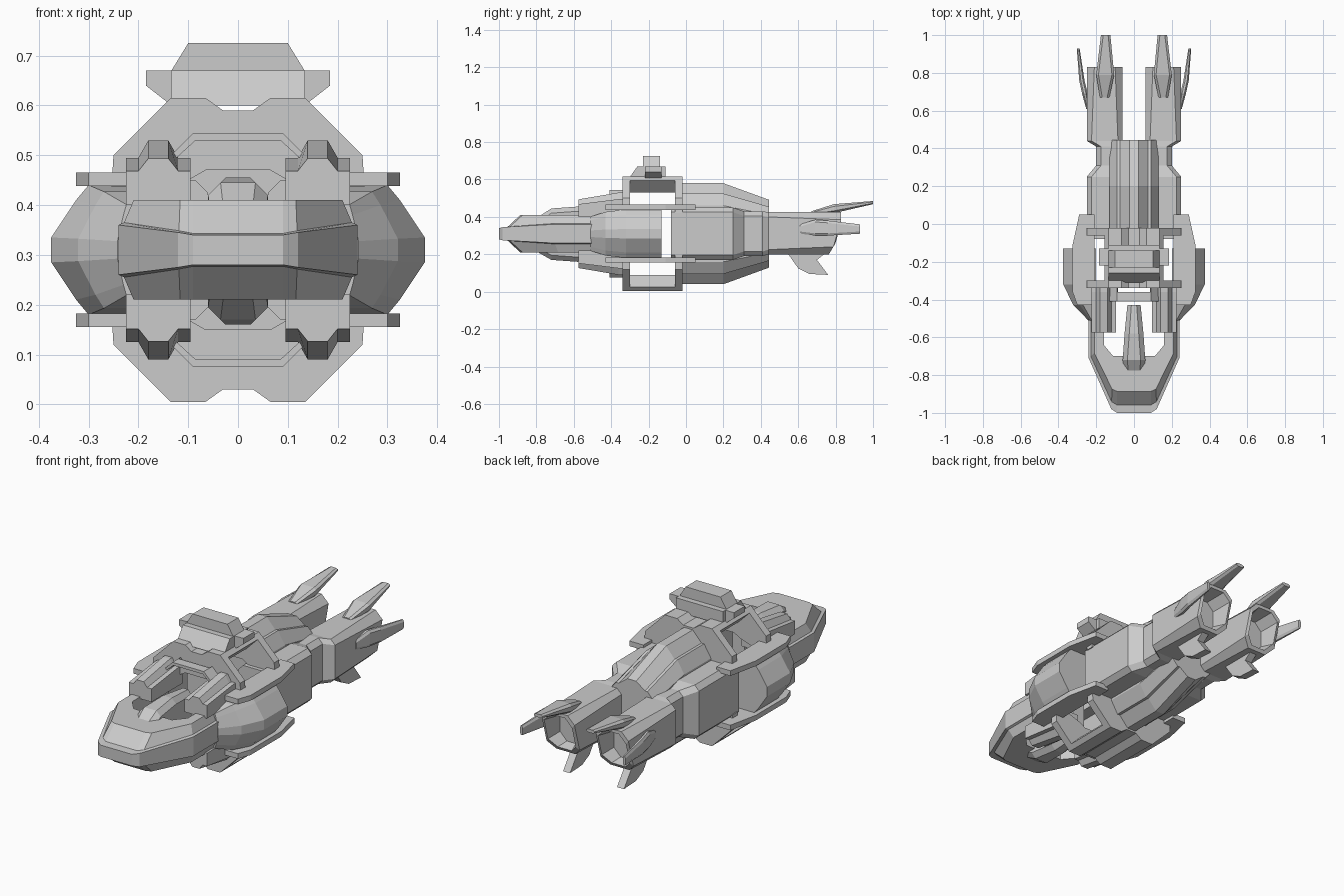
import bpy, bmesh

MID = 0.31  # height of the mirror plane between upper and lower parts

if "Cube" in bpy.data.objects:
    bpy.data.objects.remove(bpy.data.objects["Cube"])

grey = bpy.data.materials.new("hull_grey")
grey.use_nodes = True
grey.diffuse_color = (0.6, 0.6, 0.6, 1)
grey.node_tree.nodes["Principled BSDF"].inputs["Base Color"].default_value = (0.6, 0.6, 0.6, 1)


def loft(name, rings, mx=False, mz=False):
    """Bridge point rings, cap both ends, and mirror across x and/or the mid height."""
    bm = bmesh.new()
    for sx in ((1, -1) if mx else (1,)):
        for sz in ((1, -1) if mz else (1,)):
            loops = [[bm.verts.new((x * sx, y, MID + (z - MID) * sz)) for x, y, z in r]
                     for r in rings]
            n = len(loops[0])
            for a, b in zip(loops, loops[1:]):
                for i in range(n):
                    j = (i + 1) % n
                    bm.faces.new((a[i], a[j], b[j], b[i]))
            bm.faces.new(loops[0])
            bm.faces.new(loops[-1])
    bmesh.ops.recalc_face_normals(bm, faces=bm.faces)
    mesh = bpy.data.meshes.new(name)
    bm.to_mesh(mesh)
    bm.free()
    mesh.materials.append(grey)
    obj = bpy.data.objects.new(name, mesh)
    bpy.context.collection.objects.link(obj)
    return obj


def prism(name, axis, profile, a, b, mx=False, mz=False):
    """Extrude a flat profile along one axis from a to b."""
    place = {"x": lambda p, t: (t, p[0], p[1]),
             "y": lambda p, t: (p[0], t, p[1]),
             "z": lambda p, t: (p[0], p[1], t)}[axis]
    return loft(name, [[place(p, t) for p in profile] for t in (a, b)], mx, mz)


def both(half):
    """Complete a right-hand profile with its reflection in x."""
    return half + [(-x, z) for x, z in reversed(half)]


def octagon(y, x0, x1, z0, z1, c=0.03, slant=0.0):
    """Chamfered box section; slant pulls the lower part forward."""
    cx, cz = min(c, (x1 - x0) * 0.3), min(c, (z1 - z0) * 0.3)
    pts = [(x0 + cx, z0), (x1 - cx, z0), (x1, z0 + cz), (x1, z1 - cz),
           (x1 - cx, z1), (x0 + cx, z1), (x0, z1 - cz), (x0, z0 + cz)]
    return [(x, y - slant * max(0, MID - z), z) for x, z in pts]


# Horseshoe nose: sections run from the centre line round into each arm
nose_rings = []
section = [(0, 0.26), (0, 0.36), (0.14, 0.365), (0.38, 0.41), (1, 0.41),
           (1, 0.21), (0.38, 0.21), (0.14, 0.255)]
for (ox, oy), (ix, iy), k in [((0, -1), (0, -0.7), 0.6), ((0.09, -1), (0.09, -0.7), 0.6),
                              ((0.12, -0.98), (0.11, -0.7), 0.7),
                              ((0.24, -0.71), (0.16, -0.64), 1),
                              ((0.24, -0.34), (0.16, -0.34), 1)]:
    nose_rings.append([(ox + (ix - ox) * t, oy + (iy - oy) * t,
                        MID + (z - MID) * (k if t < 0.2 else 1)) for t, z in section])
loft("nose", nose_rings, mx=True)

# Central boom between the nose arms
loft("nose_boom", [octagon(y, -w, w, z0, z1, 0.025) for y, w, z0, z1 in
                   [(-0.43, 0.035, 0.18, 0.44), (-0.58, 0.05, 0.16, 0.455),
                    (-0.72, 0.06, 0.17, 0.445), (-0.79, 0.055, 0.21, 0.40)]])

# Four gun housings, upper and lower pairs
gun = [(0.095, 0.40), (0.095, 0.495), (0.12, 0.495), (0.14, 0.53),
       (0.18, 0.53), (0.2, 0.495), (0.225, 0.495), (0.225, 0.40)]
loft("gun_housings", [[(x, y, 0.40 + (z - 0.40) * k) for x, z in gun]
                      for y, k in [(-0.575, 0.72), (-0.36, 1), (-0.32, 1)]], True, True)

# Thin arched rails in front of the frame
prism("arch_rail", "y", both([(0.09, 0.545), (0.145, 0.49), (0.145, 0.475), (0.085, 0.53)]),
      -0.41, -0.36, mz=True)
prism("arch_rail_struts", "y", [(0.09, 0.545), (0.145, 0.49), (0.145, 0.475), (0.085, 0.53)],
      -0.36, -0.33, True, True)

# Saddle frame: two end plates joined by a notched beam, above and below
plate = both([(0.03, 0.59), (0.065, 0.615), (0.135, 0.615), (0.25, 0.5), (0.255, 0.42),
              (0.19, 0.42), (0.1, 0.45), (0.065, 0.47)])
prism("frame_front_plate", "y", plate, -0.34, -0.30, mz=True)
prism("frame_rear_plate", "y", plate, -0.06, -0.02, mz=True)
beam = both([(0.03, 0.59), (0.065, 0.615), (0.135, 0.615), (0.155, 0.595), (0.09, 0.53)])
prism("frame_beam", "y", beam, -0.31, -0.05, mz=True)

# Turret on the frame
prism("turret_base", "x", [(-0.31, 0.60), (-0.26, 0.67), (-0.11, 0.67), (-0.11, 0.60)],
      -0.135, 0.135)
prism("turret_bar", "y", both([(0.185, 0.67), (0.185, 0.64), (0.14, 0.605)]), -0.22, -0.13)
prism("turret_cap", "y", both([(0.10, 0.725), (0.135, 0.668)]), -0.23, -0.14)

# Side pods with a bulged outer face and tapered front
pod = [(0.2, 0.18), (0.2, 0.44), (0.3, 0.44), (0.325, 0.41),
       (0.375, 0.335), (0.375, 0.285), (0.325, 0.21), (0.3, 0.18)]
loft("side_pods", [[(0.2 + (x - 0.2) * kx, y, MID + (z - MID) * kz) for x, z in pod]
                   for y, kx, kz in [(-0.13, 1, 1), (-0.32, 1, 1),
                                     (-0.43, 0.69, 0.9), (-0.51, 0.24, 0.7)]], mx=True)

# Plates bridging pods and rear hull
prism("bridge_plates", "z", [(0.21, -0.43), (0.30, -0.43), (0.325, -0.36), (0.325, -0.11),
                             (0.29, 0.05), (0.21, 0.05)], 0.438, 0.465, True, True)

# Ridged rear core tapering aft
half = [(0.025, 0.58), (0.075, 0.525), (0.09, 0.525), (0.13, 0.46)]
ring = both(half)
ring = ring + [(x, 2 * MID - z) for x, z in reversed(ring)]
ring = [(x, z) for x, z in both(half + [(x, 2 * MID - z) for x, z in reversed(half)])]
loft("rear_core", [[(x, y, MID + (z - MID) * k) for x, z in ring]
                   for y, k in [(-0.04, 1), (0.2, 1), (0.445, 0.67)]])

# Engine nacelles with a waist and a recessed nozzle
hull = [octagon(*s, 0.025) for s in
        [(-0.08, 0.06, 0.25, 0.17, 0.45), (0.25, 0.06, 0.25, 0.17, 0.45),
         (0.31, 0.06, 0.20, 0.19, 0.43), (0.41, 0.06, 0.20, 0.19, 0.43),
         (0.44, 0.06, 0.25, 0.20, 0.425)]]
hull += [octagon(0.83, 0.06, 0.25, 0.20, 0.425, 0.04, 0.6),
         octagon(0.83, 0.075, 0.235, 0.217, 0.408, 0.04, 0.6),
         octagon(0.72, 0.09, 0.22, 0.23, 0.395, 0.04)]
loft("engine_nacelles", hull, mx=True)

# Tail fins: top, outer and lower
loft("top_fins", [octagon(*s, 0.012) for s in
                  [(0.67, 0.13, 0.18, 0.41, 0.43), (0.79, 0.105, 0.20, 0.42, 0.468),
                   (1.0, 0.125, 0.175, 0.468, 0.485)]], mx=True)
loft("outer_fins", [octagon(*s, 0.012) for s in
                    [(0.61, 0.235, 0.253, 0.31, 0.36), (0.69, 0.245, 0.275, 0.30, 0.385),
                     (0.76, 0.262, 0.29, 0.30, 0.38), (0.93, 0.288, 0.303, 0.31, 0.36)]],
     mx=True)
prism("lower_fins", "x", [(0.54, 0.21), (0.60, 0.125), (0.66, 0.095), (0.76, 0.09),
                          (0.70, 0.17), (0.75, 0.21)], 0.135, 0.175, mx=True)
